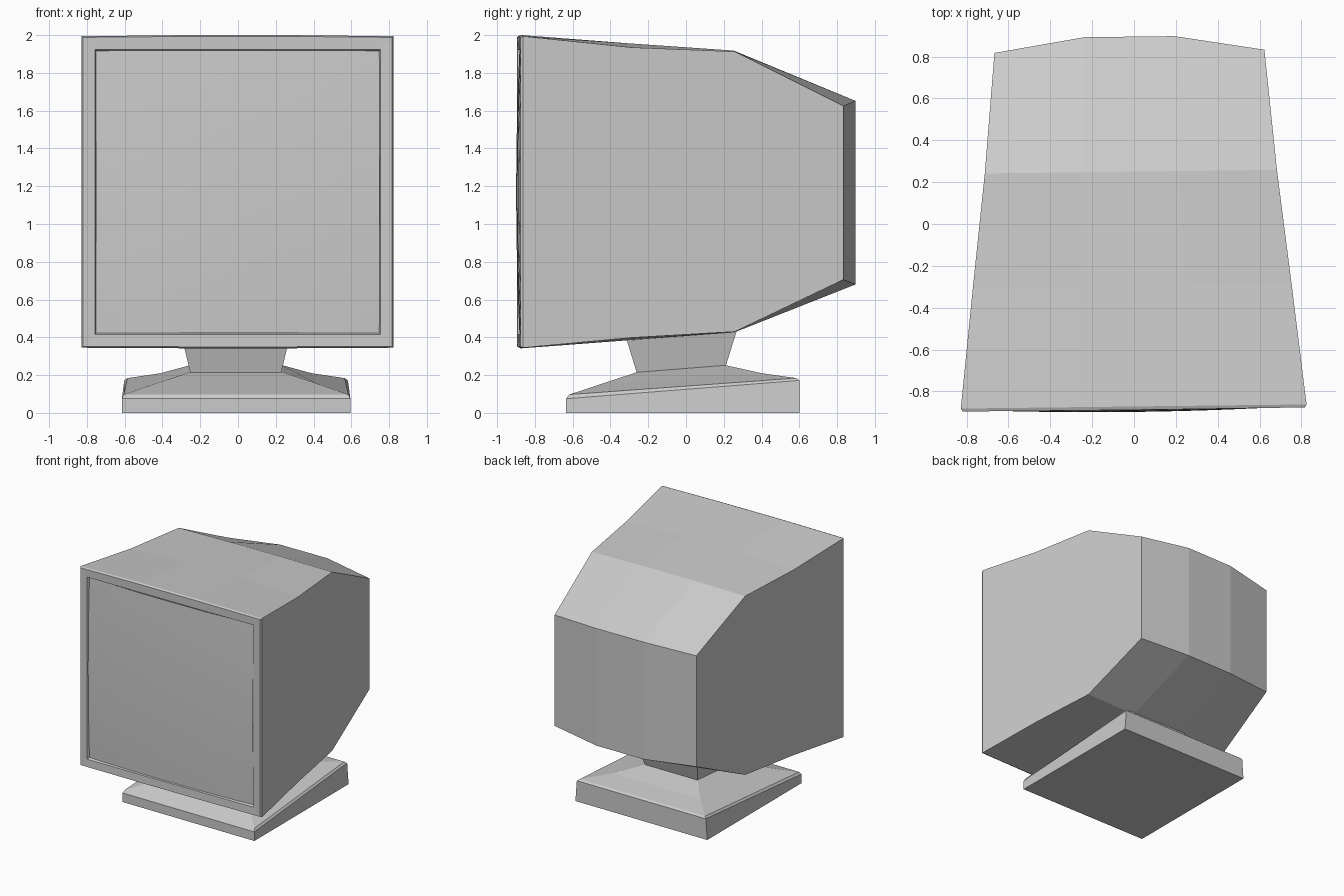
import bpy, bmesh, math

if "Cube" in bpy.data.objects:
    bpy.data.objects.remove(bpy.data.objects["Cube"])

TURN = 0.012      # the whole casing sits very slightly twisted on its foot
SHIFT = -0.012


def make_object(name, bm):
    bmesh.ops.recalc_face_normals(bm, faces=bm.faces[:])
    mesh = bpy.data.meshes.new(name)
    bm.to_mesh(mesh)
    bm.free()
    obj = bpy.data.objects.new(name, mesh)
    bpy.context.collection.objects.link(obj)
    return obj


def loft(bm, rings):
    """Skin a list of equal-length closed rings; returns the vertex rings."""
    loops = [[bm.verts.new(p) for p in ring] for ring in rings]
    for a, b in zip(loops, loops[1:]):
        n = len(a)
        for i in range(n):
            j = (i + 1) % n
            bm.faces.new((a[i], a[j], b[j], b[i]))
    return loops


def case_ring(w, y_side, y_mid, bot_side, bot_mid, top_side, top_mid):
    """Eight points: four columns along the bottom, four back along the top."""
    xs = (-w, -w / 3, w / 3, w)
    ys = (y_side, y_mid, y_mid, y_side)
    bot = (bot_side, bot_mid, bot_mid, bot_side)
    top = (top_side, top_mid, top_mid, top_side)
    low = list(zip(xs, ys, bot))
    high = list(zip(xs, ys, top))
    return low + high[::-1]


def foot_ring(w_front, w_back, y_front, y_back, z_front, z_back, cx=-0.01):
    return [(cx - w_front, y_front, z_front), (cx + w_front, y_front, z_front),
            (cx + w_back, y_back, z_back), (cx - w_back, y_back, z_back)]


# Monitor casing: screen lip, bezel, tapered body and faceted back
bm = bmesh.new()
rings = [
    case_ring(0.748, -0.862, -0.862, 0.425, 0.425, 1.915, 1.915),
    case_ring(0.757, -0.884, -0.886, 0.415, 0.415, 1.925, 1.925),
    case_ring(0.818, -0.886, -0.888, 0.352, 0.350, 1.988, 1.993),
    case_ring(0.826, -0.872, -0.872, 0.345, 0.342, 1.994, 2.000),
    case_ring(0.762, -0.300, -0.300, 0.398, 0.385, 1.935, 1.956),
    case_ring(0.698, 0.250, 0.250, 0.430, 0.425, 1.913, 1.918),
    case_ring(0.645, 0.825, 0.895, 0.705, 0.680, 1.625, 1.652),
]
back = loft(bm, rings)[-1]
for i in range(3):
    bm.faces.new((back[i], back[i + 1], back[6 - i], back[7 - i]))
casing = make_object("monitor_casing", bm)

# Screen: gently bulging glass
bm = bmesh.new()
bmesh.ops.create_grid(bm, x_segments=12, y_segments=12, size=1)
for v in bm.verts:
    u, t = v.co.x, v.co.y
    v.co = (0.75 * u, -0.864 - 0.034 * (1 - (u * u + t * t) / 2), 1.17 + 0.748 * t)
screen = make_object("screen", bm)
for f in screen.data.polygons:
    f.use_smooth = True
if screen.data.polygons[0].normal.y > 0:
    screen.data.flip_normals()

for obj in (casing, screen):
    obj.rotation_euler.z = TURN
    obj.location.x = SHIFT

# Foot: wedge slab with a sloped top rising to the neck
bm = bmesh.new()
loops = loft(bm, [
    foot_ring(0.605, 0.605, -0.635, 0.600, 0.0, 0.0),
    foot_ring(0.605, 0.592, -0.635, 0.600, 0.075, 0.172),
    foot_ring(0.595, 0.575, -0.618, 0.585, 0.097, 0.184),
    foot_ring(0.425, 0.400, -0.440, 0.400, 0.156, 0.210),
    foot_ring(0.245, 0.245, -0.260, 0.210, 0.215, 0.252),
])
bm.faces.new(loops[0])
bm.faces.new(loops[-1])
make_object("foot", bm)

# Neck: flared block between foot and casing
bm = bmesh.new()
loops = loft(bm, [
    foot_ring(0.240, 0.240, -0.260, 0.210, 0.210, 0.247, -0.012),
    foot_ring(0.285, 0.285, -0.318, 0.272, 0.400, 0.445, -0.012),
])
bm.faces.new(loops[0])
bm.faces.new(loops[-1])
make_object("neck", bm)
